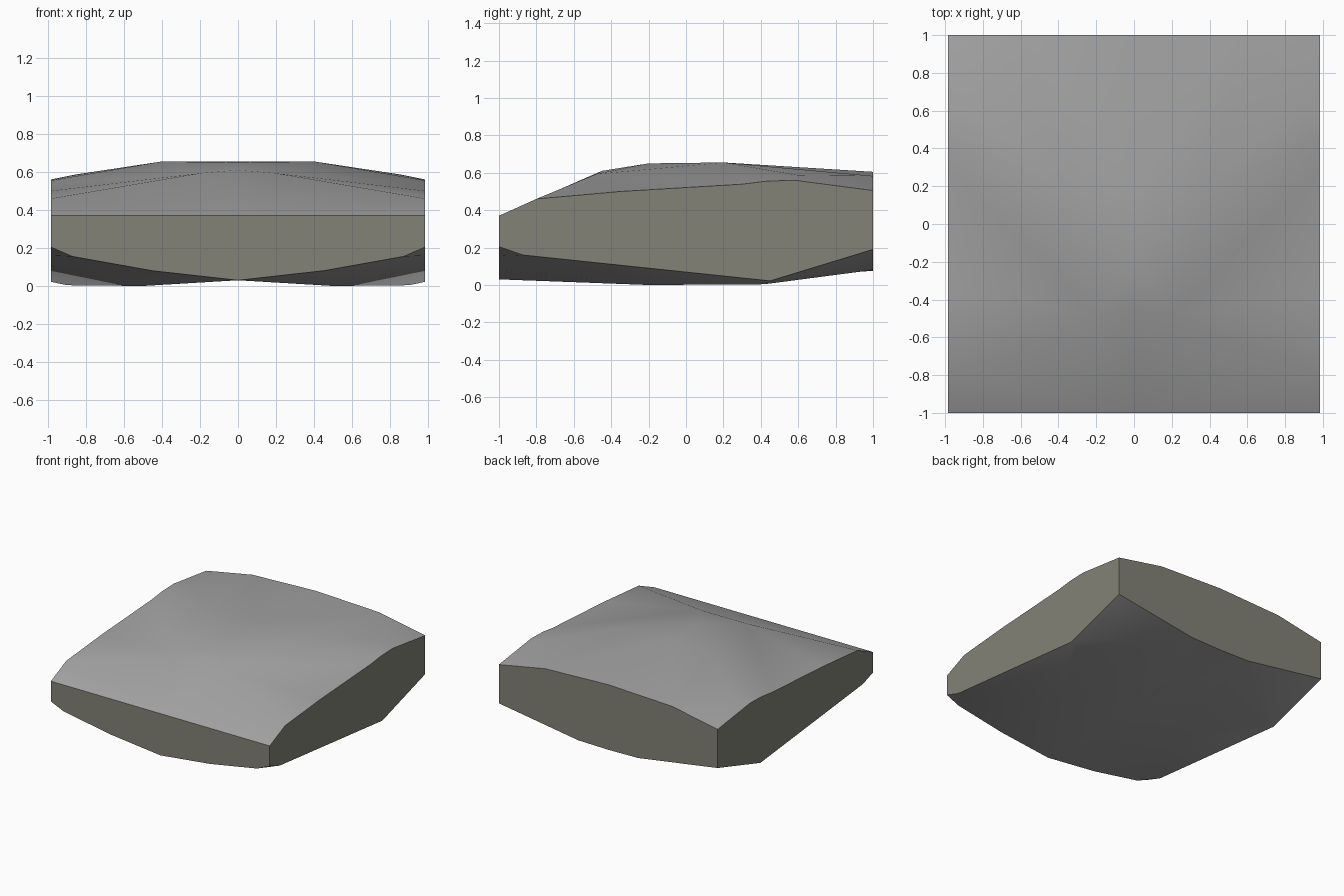
import bpy, bmesh, math

cube = bpy.data.objects.get("Cube")
if cube:
    bpy.data.objects.remove(cube, do_unlink=True)


def make_material(name, color):
    mat = bpy.data.materials.new(name)
    mat.use_nodes = True
    mat.diffuse_color = color
    bsdf = mat.node_tree.nodes["Principled BSDF"]
    bsdf.inputs["Base Color"].default_value = color
    bsdf.inputs["Roughness"].default_value = 0.9
    return mat


W = 0.985  # half width

# Right half of the upper surface: front rim, crease, ridge, side rim, back rim
upper = {
    "front_mid": (0, -1, .37), "front_corner": (W, -1, .37),
    "crease_mid": (0, -.45, .61), "crease_bend": (.2, -.48, .593), "crease_side": (W, -.8, .46),
    "apex": (0, -.2, .65), "ridge": (.4, .2, .655), "ridge_mid": (0, .2, .655),
    "side_a": (W, -.35, .5), "side_b": (W, .3, .539), "side_c": (W, .43, .555),
    "side_d": (W, .58, .56), "knob": (.85, .6, .587),
    "back_mid": (0, 1, .605), "back_bend": (.57, 1, .583), "back_corner": (W, 1, .505),
}
upper_faces = [
    "front_mid front_corner crease_side crease_bend",
    "front_mid crease_bend crease_mid",
    "crease_bend crease_side side_a", "crease_bend side_a side_b",
    "crease_bend side_b ridge", "side_b side_c ridge",
    "crease_mid crease_bend apex", "crease_bend ridge apex",
    "side_c knob ridge", "side_c side_d knob",
    "apex ridge ridge_mid", "ridge_mid ridge back_bend", "ridge_mid back_bend back_mid",
    "ridge knob back_bend", "knob back_corner back_bend", "knob side_d back_corner",
]

# Right half of the underside
lower = {
    "u_front_mid": (0, -1, .03), "u_front_a": (.45, -1, .08), "u_front_b": (.87, -1, .155),
    "u_front_corner": (W, -1, .205), "u_side_a": (W, -.87, .16), "u_side_b": (W, .45, .022),
    "u_back_corner": (W, 1, .19), "u_back_bend": (.27, 1, .08), "u_back_mid": (0, 1, .075),
    "u_foot": (.9, .42, .004), "u_belly": (.5, -.2, 0), "u_mid": (0, 0, .03),
}
lower_faces = [
    "u_front_b u_front_corner u_side_a", "u_front_mid u_front_a u_belly",
    "u_front_a u_front_b u_belly", "u_front_b u_side_a u_belly",
    "u_side_a u_side_b u_belly", "u_side_b u_foot u_belly",
    "u_side_b u_back_corner u_back_bend", "u_side_b u_back_bend u_foot",
    "u_foot u_back_bend u_belly", "u_belly u_back_bend u_mid",
    "u_mid u_back_bend u_back_mid", "u_front_mid u_belly u_mid",
]

# Upright cut walls between the two rims
wall_faces = [
    "front_mid front_corner u_front_corner u_front_b u_front_a u_front_mid",
    "front_corner crease_side side_a side_b side_c side_d back_corner "
    "u_back_corner u_side_b u_side_a u_front_corner",
    "back_corner back_bend back_mid u_back_mid u_back_bend u_back_corner",
]

# Build one half, then mirror it across the centre line
bm = bmesh.new()
verts = {name: bm.verts.new(co) for name, co in {**upper, **lower}.items()}
for faces, slot in ((upper_faces, 0), (lower_faces, 0), (wall_faces, 1)):
    for names in faces:
        bm.faces.new([verts[n] for n in names.split()]).material_index = slot
bmesh.ops.mirror(bm, geom=bm.verts[:] + bm.edges[:] + bm.faces[:], axis='X', merge_dist=0.001)
bmesh.ops.remove_doubles(bm, verts=bm.verts[:], dist=0.001)
bmesh.ops.recalc_face_normals(bm, faces=bm.faces[:])

mesh = bpy.data.meshes.new("stone_slab")
bm.to_mesh(mesh)
bm.free()
mesh.materials.append(make_material("grey_stone", (.37, .37, .37, 1)))
mesh.materials.append(make_material("olive_grey_cut", (.225, .225, .185, 1)))

slab = bpy.data.objects.new("stone_slab", mesh)
bpy.context.collection.objects.link(slab)
bpy.ops.object.select_all(action='DESELECT')
slab.select_set(True)
bpy.context.view_layer.objects.active = slab
bpy.ops.object.shade_smooth_by_angle(angle=math.radians(30))
